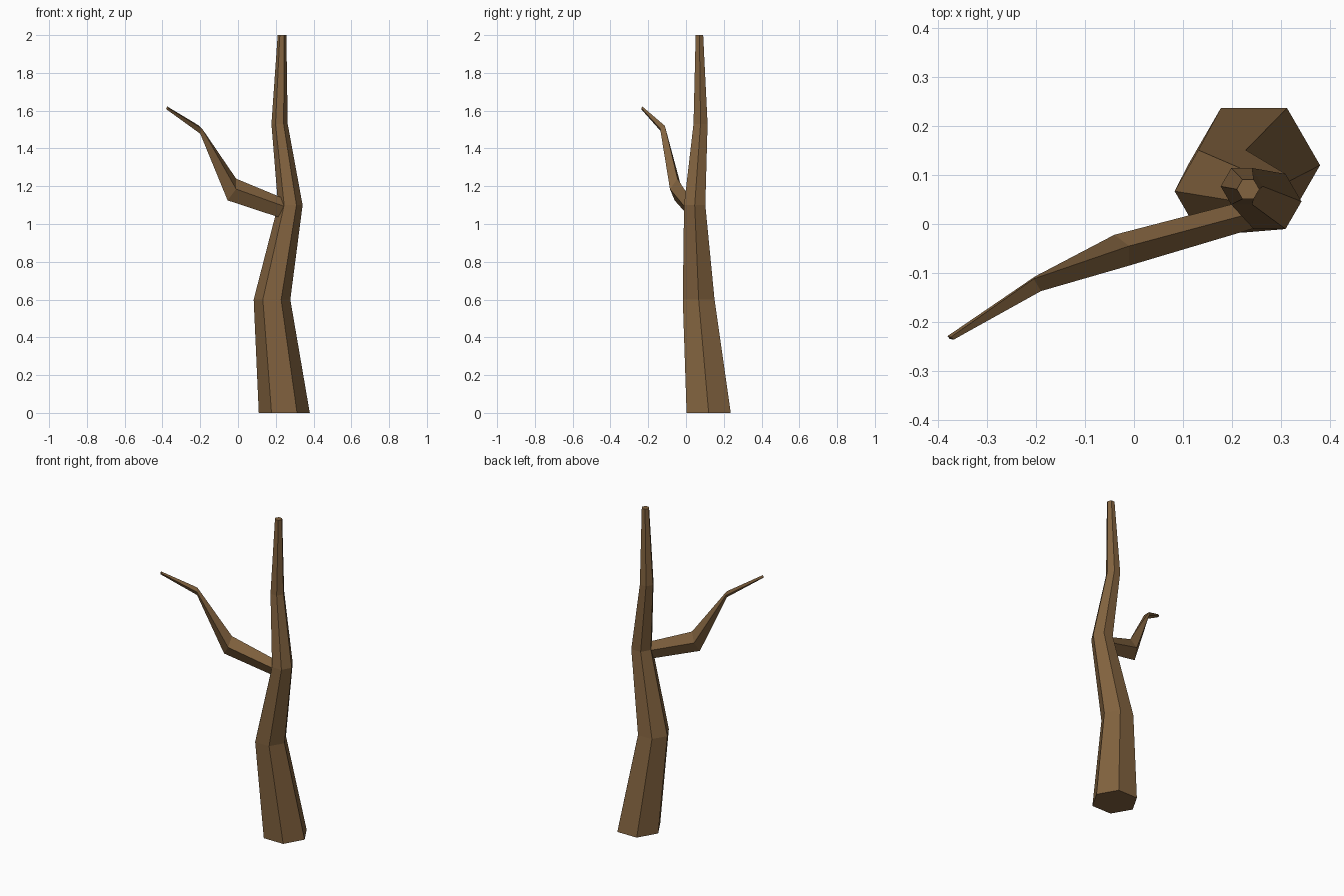
import bpy, bmesh
from math import cos, sin, pi
from mathutils import Vector

if "Cube" in bpy.data.objects:
    bpy.data.objects.remove(bpy.data.objects["Cube"])

bark = bpy.data.materials.new("brown bark")
bark.diffuse_color = (0.225, 0.125, 0.05, 1)
bark.use_nodes = True
bark.node_tree.nodes["Principled BSDF"].inputs["Base Color"].default_value = bark.diffuse_color


def loft(name, rings):
    """Skin a list of equal-length point rings and cap both ends."""
    bm = bmesh.new()
    loops = [[bm.verts.new(p) for p in ring] for ring in rings]
    n = len(loops[0])
    for a, b in zip(loops, loops[1:]):
        for i in range(n):
            j = (i + 1) % n
            bm.faces.new((a[i], a[j], b[j], b[i]))
    bm.faces.new(loops[0][::-1])
    bm.faces.new(loops[-1])
    bmesh.ops.recalc_face_normals(bm, faces=bm.faces)
    mesh = bpy.data.meshes.new(name)
    bm.to_mesh(mesh)
    bm.free()
    mesh.materials.append(bark)
    obj = bpy.data.objects.new(name, mesh)
    bpy.context.collection.objects.link(obj)
    return obj


# Trunk: level six-sided rings (x, y, z, radius)
trunk = [(0.245, 0.12, 0.0, 0.135),
         (0.18, 0.067, 0.6, 0.097),
         (0.277, 0.046, 1.1, 0.065),
         (0.22, 0.077, 1.53, 0.043),
         (0.233, 0.071, 2.0, 0.023)]
loft("trunk", [[(x + r * cos(i * pi / 3), y + r * sin(i * pi / 3), z)
                for i in range(6)] for x, y, z, r in trunk])

# Branch: four-sided diamond rings, points in order top, front, bottom, back
branch = [
    [(0.24, 0.022, 1.136), (0.255, -0.006, 1.09), (0.228, 0.022, 1.032), (0.218, 0.045, 1.095)],
    [(-0.01, -0.045, 1.24), (-0.01, -0.085, 1.185), (-0.055, -0.06, 1.125), (-0.04, -0.022, 1.185)],
    [(-0.205, -0.112, 1.52), (-0.19, -0.137, 1.505), (-0.2, -0.122, 1.478), (-0.202, -0.107, 1.495)],
    [(-0.374, -0.231, 1.622), (-0.368, -0.236, 1.613), (-0.376, -0.235, 1.605), (-0.381, -0.229, 1.612)],
]
loft("branch", branch)
